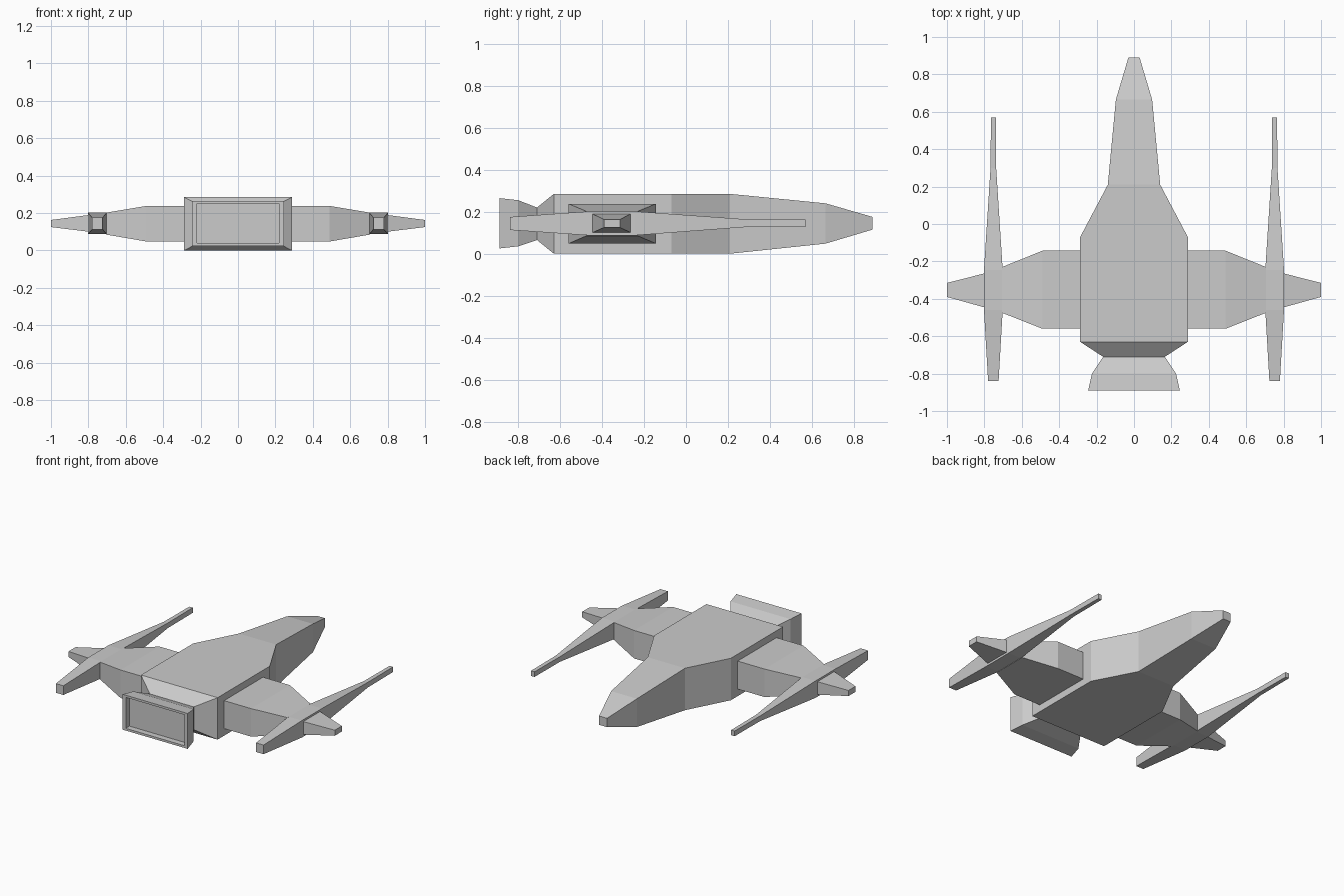
import bpy, bmesh

if "Cube" in bpy.data.objects:
    bpy.data.objects.remove(bpy.data.objects["Cube"])


def loft(name, sections, axis, mirror=False):
    """Skin rectangular sections (pos, side_min, side_max, z_min, z_max) along x or y."""
    bm = bmesh.new()
    rings = []
    for p, a, b, z0, z1 in sections:
        ring = []
        for s, z in ((a, z0), (b, z0), (b, z1), (a, z1)):
            ring.append(bm.verts.new((p, s, z) if axis == 'x' else (s, p, z)))
        rings.append(ring)
    for r, q in zip(rings, rings[1:]):
        for i in range(4):
            j = (i + 1) % 4
            bm.faces.new((r[i], r[j], q[j], q[i]))
    bm.faces.new(rings[0])
    bm.faces.new(rings[-1])
    bmesh.ops.recalc_face_normals(bm, faces=bm.faces)
    me = bpy.data.meshes.new(name)
    bm.to_mesh(me)
    bm.free()
    ob = bpy.data.objects.new(name, me)
    bpy.context.collection.objects.link(ob)
    if mirror:
        ob.modifiers.new("Mirror", 'MIRROR').use_axis[0] = True
    return ob


# Hull: recessed engine nozzle, narrow neck, wide body and tapered nose
hull = [(-0.85, 0.22, 0.04, 0.25), (-0.89, 0.22, 0.04, 0.25),
        (-0.89, 0.245, 0.025, 0.265), (-0.80, 0.225, 0.035, 0.255),
        (-0.71, 0.165, 0.065, 0.22), (-0.63, 0.288, 0.0, 0.285),
        (-0.07, 0.288, 0.0, 0.285), (0.21, 0.14, 0.0, 0.285),
        (0.665, 0.097, 0.048, 0.24), (0.89, 0.03, 0.115, 0.175)]
loft("hull", [(y, -w, w, z0, z1) for y, w, z0, z1 in hull], 'y')

# Wings between hull and pods
loft("wing", [(0.285, -0.56, -0.143, 0.048, 0.238),
              (0.49, -0.56, -0.143, 0.048, 0.238),
              (0.705, -0.475, -0.23, 0.085, 0.202)], 'x', True)

# Wing tips outside the pods
loft("wing_tip", [(0.795, -0.447, -0.263, 0.1, 0.19),
                  (1.0, -0.39, -0.315, 0.125, 0.163)], 'x', True)

# Pods with long gun barrels
pod = [(-0.84, 0.028, 0.113, 0.175), (-0.46, 0.05, 0.087, 0.202),
       (-0.245, 0.05, 0.087, 0.202), (0.30, 0.015, 0.128, 0.163),
       (0.57, 0.013, 0.128, 0.163)]
loft("gun_pod", [(y, 0.752 - w, 0.752 + w, z0, z1) for y, w, z0, z1 in pod], 'y', True)
